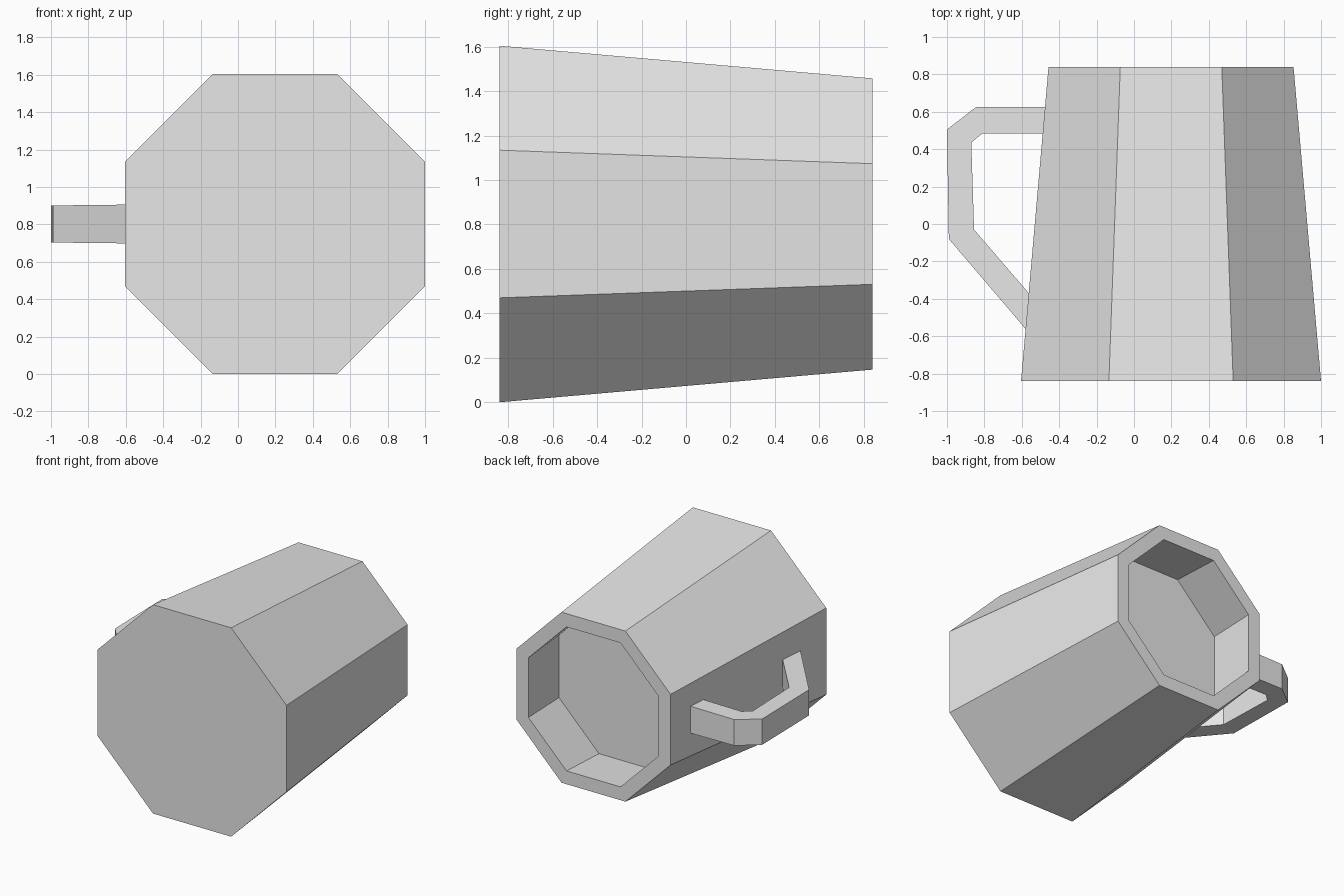
import bpy
import bmesh
from math import cos, sin, pi

SIDES = 8
CX, CZ = 0.198, 0.802

if "Cube" in bpy.data.objects:
    bpy.data.objects.remove(bpy.data.objects["Cube"], do_unlink=True)

# Single plain grey for the whole tankard
grey = bpy.data.materials.new("light_grey")
grey.use_nodes = True
color = (0.8, 0.8, 0.8, 1.0)
grey.diffuse_color = color
for node in grey.node_tree.nodes:
    if node.type == "BSDF_PRINCIPLED":
        node.inputs["Base Color"].default_value = color


def loft(name, rings):
    """Skin a list of closed point rings and cap both ends."""
    bm = bmesh.new()
    loops = [[bm.verts.new(p) for p in ring] for ring in rings]
    for a, b in zip(loops, loops[1:]):
        n = len(a)
        for i in range(n):
            j = (i + 1) % n
            bm.faces.new((a[i], a[j], b[j], b[i]))
    bm.faces.new(loops[0])
    bm.faces.new(loops[-1])
    bmesh.ops.recalc_face_normals(bm, faces=bm.faces[:])
    mesh = bpy.data.meshes.new(name)
    bm.to_mesh(mesh)
    bm.free()
    mesh.materials.append(grey)
    obj = bpy.data.objects.new(name, mesh)
    bpy.context.collection.objects.link(obj)
    return obj


def octagon(y, apothem):
    """Flat-topped ring around the lying axis, sized across its flats."""
    r = apothem / cos(pi / SIDES)
    angles = [(i + 0.5) * 2 * pi / SIDES for i in range(SIDES)]
    return [(CX + r * cos(t), y, CZ + r * sin(t)) for t in angles]


# Body: closed base, tapered wall, rim, inner wall, inner floor
profile = [(-0.84, 0.802), (0.84, 0.655), (0.84, 0.553), (0.43, 0.58)]
loft("mug_body", [octagon(y, a) for y, a in profile])

# Handle: outer and inner outline points (x, y) with half height
stations = [
    ((-0.45, 0.625), (-0.45, 0.485), 0.104),
    ((-0.845, 0.625), (-0.81, 0.485), 0.1),
    ((-1.0, 0.505), (-0.87, 0.435), 0.099),
    ((-0.99, -0.08), (-0.855, -0.03), 0.099),
    ((-0.555, -0.59), (-0.545, -0.39), 0.104),
]
loft("mug_handle", [
    [(*outer, CZ - h), (*outer, CZ + h), (*inner, CZ + h), (*inner, CZ - h)]
    for outer, inner, h in stations
])
